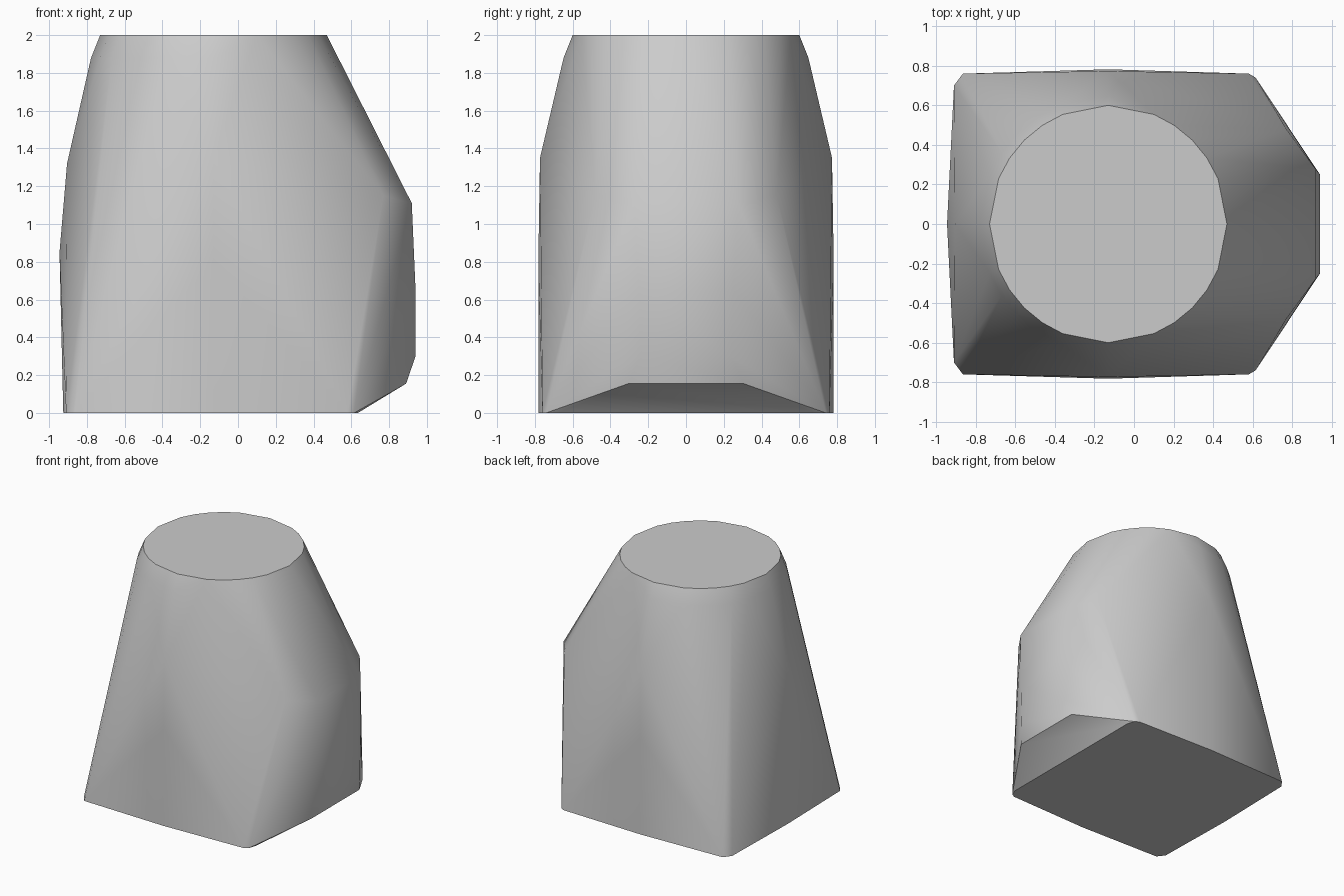
import bpy, bmesh
from math import sin, cos, radians

cube = bpy.data.objects.get("Cube")
if cube:
    bpy.data.objects.remove(cube, do_unlink=True)

CENTRE_X = -0.13
bm = bmesh.new()


def point(x, y, z):
    bm.verts.new((x, y, z))


def pair(x, y, z):
    point(x, y, z)
    point(x, -y, z)


# Round neck: the rim and a slightly wider ring below it
quadrant = (0, 22.5, 33.75, 45, 56.25, 67.5)
for radius, z in ((0.6, 2.0), (0.648, 1.88)):
    for turn in range(4):
        for a in quadrant:
            t = radians(a + 90 * turn) if turn % 2 == 0 else radians(90 * (turn + 1) - a)
            if z < 2 and cos(t) > 0.3:
                continue
            point(CENTRE_X + radius * cos(t), radius * sin(t), z)
    pair(CENTRE_X, radius, z)
point(CENTRE_X - 0.6, 0, 2.0)

# Gentle bulge on the left-hand, front and back walls
point(-0.905, 0, 1.32)
point(-0.945, 0, 0.85)
pair(CENTRE_X, 0.773, 1.35)
pair(CENTRE_X, 0.782, 0.8)
pair(CENTRE_X, 0.782, 0)
point(-0.925, 0, 0)

# Base rectangle with clipped corners
for x, y in ((-0.91, 0.70), (-0.865, 0.76), (0.58, 0.76), (0.615, 0.74), (0.635, 0.68)):
    pair(x, y, 0)

# Projecting side with its flat end and undercut
for x, y, z in ((0.77, 0.48, 1.15), (0.92, 0.275, 1.11), (0.94, 0.25, 0.65),
                (0.94, 0.24, 0.30), (0.89, 0.305, 0.155)):
    pair(x, y, z)

# Wrap one convex skin around the points
hull = bmesh.ops.convex_hull(bm, input=bm.verts)
loose = {v for v in hull["geom_interior"] + hull["geom_unused"]
         if isinstance(v, bmesh.types.BMVert)}
bmesh.ops.delete(bm, geom=list(loose), context='VERTS')
bmesh.ops.dissolve_limit(bm, angle_limit=radians(0.5), verts=bm.verts, edges=bm.edges)
bmesh.ops.recalc_face_normals(bm, faces=bm.faces)
bm.normal_update()

# Smooth walls, crisp borders around the top, base and undercut


def cap(face):
    if face.normal.z > 0.95:
        return 1
    if face.normal.z < -0.95:
        return 2
    return 3 if face.normal.z < -0.6 else 0


for f in bm.faces:
    f.smooth = True
for e in bm.edges:
    e.smooth = len({cap(f) for f in e.link_faces}) == 1

mesh = bpy.data.meshes.new("tapered_body")
bm.to_mesh(mesh)
bm.free()
body = bpy.data.objects.new("tapered_body", mesh)
bpy.context.collection.objects.link(body)

# Plain grey
grey = bpy.data.materials.new("plain_grey")
grey.use_nodes = True
colour = (0.6, 0.6, 0.6, 1)
grey.diffuse_color = colour
grey.node_tree.nodes["Principled BSDF"].inputs["Base Color"].default_value = colour
mesh.materials.append(grey)
